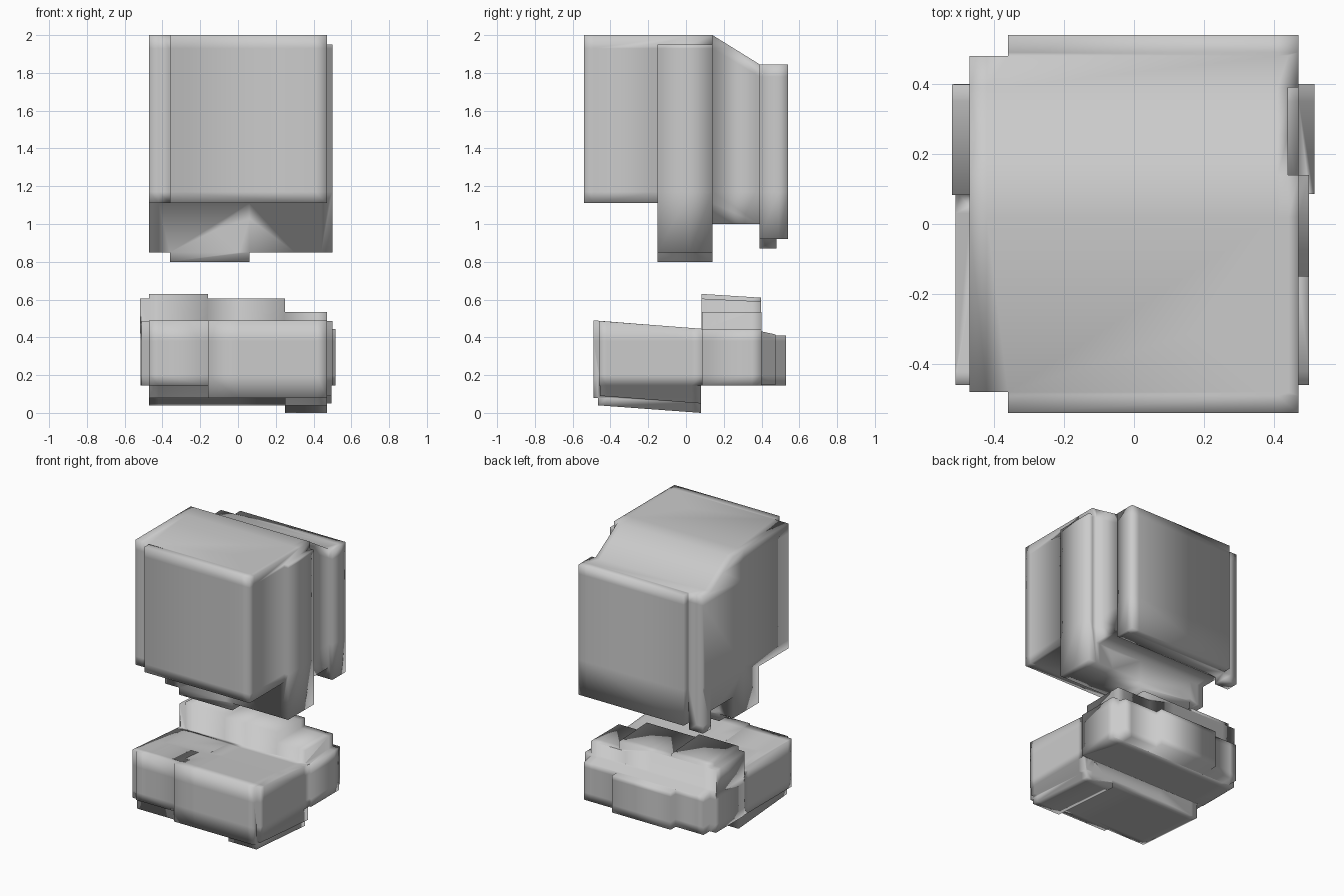
import bpy, bmesh
from mathutils import Vector

if "Cube" in bpy.data.objects:
    bpy.data.objects.remove(bpy.data.objects["Cube"])


def prism(name, x0, x1, profile):
    """Solid from a side profile of (y, z) points, extruded from x0 to x1."""
    bm = bmesh.new()
    face = bm.faces.new([bm.verts.new((x0, y, z)) for y, z in profile])
    ext = bmesh.ops.extrude_face_region(bm, geom=[face])
    verts = [g for g in ext["geom"] if isinstance(g, bmesh.types.BMVert)]
    bmesh.ops.translate(bm, verts=verts, vec=(x1 - x0, 0, 0))
    bmesh.ops.recalc_face_normals(bm, faces=bm.faces)
    mesh = bpy.data.meshes.new(name)
    bm.to_mesh(mesh)
    bm.free()
    ob = bpy.data.objects.new(name, mesh)
    bpy.context.collection.objects.link(ob)
    return ob


def block(x0, x1, y0, y1, bottom, top):
    """Block whose bottom and top may slope: pass (z at y0, z at y1)."""
    b = bottom if isinstance(bottom, tuple) else (bottom, bottom)
    t = top if isinstance(top, tuple) else (top, top)
    return prism("piece", x0, x1, [(y0, b[0]), (y1, b[1]), (y1, t[1]), (y0, t[0])])


def fuse(base, pieces, cuts):
    """Union the pieces, add support loops, then shade smooth."""
    for p in pieces:
        mod = base.modifiers.new("union", 'BOOLEAN')
        mod.operation = 'UNION'
        mod.solver = 'EXACT'
        mod.object = p
    dg = bpy.context.evaluated_depsgraph_get()
    mesh = bpy.data.meshes.new_from_object(base.evaluated_get(dg))
    base.modifiers.clear()
    base.data = mesh
    for p in pieces:
        bpy.data.objects.remove(p)
    bm = bmesh.new()
    bm.from_mesh(mesh)
    for axis, values in enumerate(cuts):
        no = Vector((0, 0, 0))
        no[axis] = 1
        for v in values:
            geom = bm.verts[:] + bm.edges[:] + bm.faces[:]
            bmesh.ops.bisect_plane(bm, geom=geom, plane_co=no * v, plane_no=no)
    for f in bm.faces:
        f.smooth = True
    bm.to_mesh(mesh)
    bm.free()


# Upper housing: central core with the sloping rear top
upper = prism("upper_housing", -0.47, 0.44,
              [(-0.48, 1.11), (-0.15, 1.11), (-0.15, 0.85), (0.14, 0.85), (0.14, 1.0),
               (0.39, 1.0), (0.39, 0.92), (0.48, 0.92), (0.48, 1.845), (0.39, 1.845),
               (0.14, 2.0), (-0.48, 2.0)])
fuse(upper, [
    block(-0.36, 0.47, -0.54, 0.14, 1.11, 2.0),      # front panel
    block(0.30, 0.50, -0.15, 0.14, 0.85, 1.95),      # right side rib
    block(-0.36, 0.06, -0.15, 0.14, 0.80, 1.20),     # neck under the housing
    block(-0.36, 0.47, 0.39, 0.54, 0.92, 1.845),     # back panel
    block(-0.47, -0.36, 0.39, 0.48, 0.87, 1.20),     # small back foot
], [(-0.42, 0.41), (-0.49, 0.02, 0.49), (1.17, 1.78, 1.93)])

# Lower base: front body with a gently sloping top
lower = block(-0.51, 0.50, -0.46, 0.10, 0.145, (0.487, 0.444))
lower.name = "lower_base"
fuse(lower, [
    block(-0.47, -0.10, -0.475, 0.05, 0.145, (0.488, 0.448)),       # front left face
    block(-0.16, 0.47, -0.49, 0.08, (0.08, 0.06), (0.49, 0.445)),   # front right face
    block(-0.47, 0.26, -0.465, 0.08, (0.08, 0.04), 0.20),           # underside slab
    block(0.25, 0.47, -0.465, 0.08, (0.04, 0.0), 0.21),             # right underside slab
    block(0.40, 0.495, -0.455, 0.08, (0.09, 0.05), 0.22),           # right edge strip
    block(-0.515, 0.515, 0.085, 0.40, 0.145, 0.445),                # rear body
    block(-0.52, 0.25, 0.083, 0.398, 0.42, (0.605, 0.59)),          # raised rear deck
    block(-0.47, -0.16, 0.081, 0.396, 0.40, (0.63, 0.61)),          # deck pad
    block(0.20, 0.47, 0.084, 0.399, 0.40, 0.535),                   # low deck step
    block(-0.47, 0.47, 0.36, 0.475, 0.147, (0.44, 0.415)),          # rear ledge
    block(-0.25, 0.21, 0.36, 0.53, 0.146, 0.41),                    # rear boss
], [(-0.42, 0.0, 0.42), (-0.42, 0.03, 0.35), (0.2, 0.38)])
